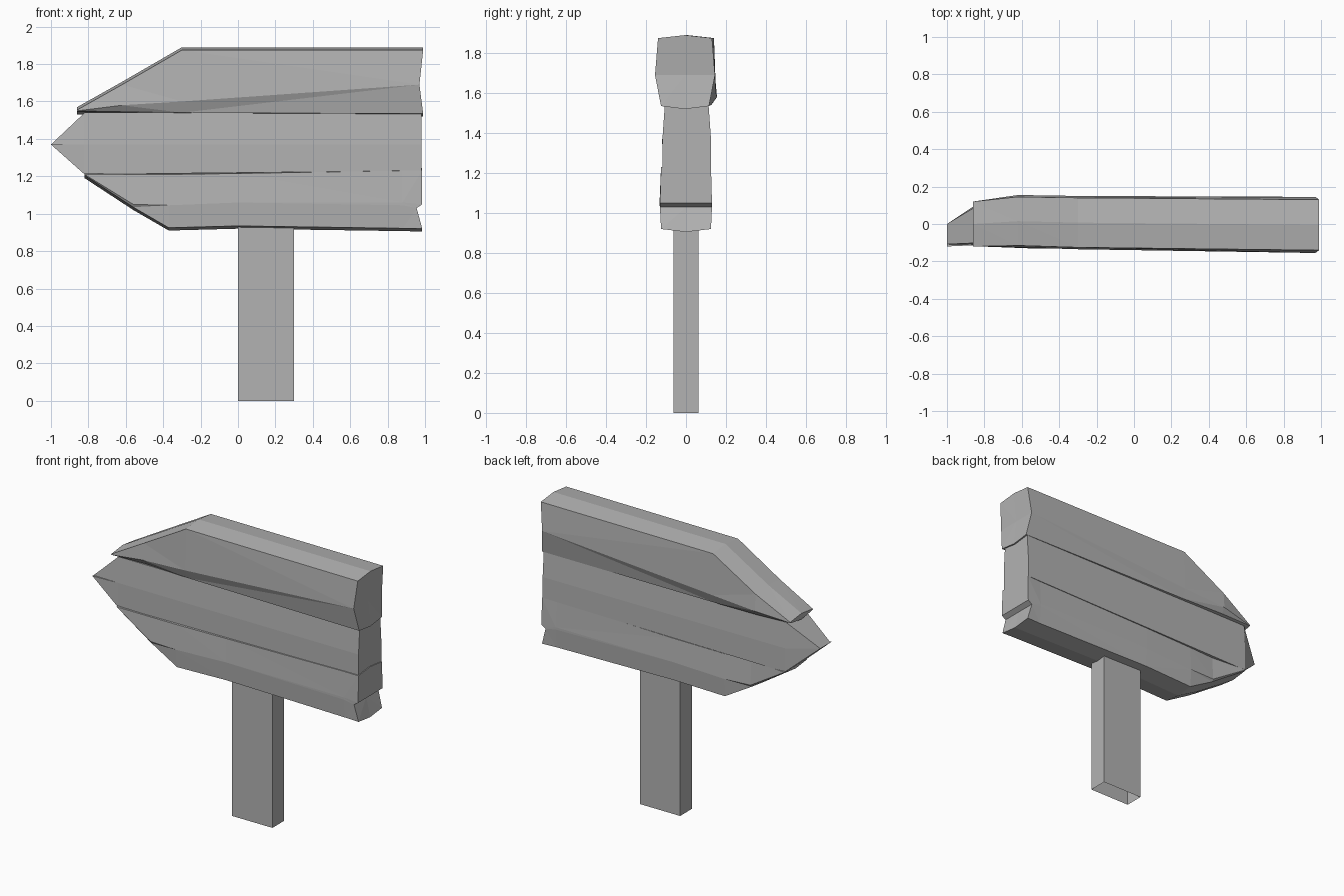
import bpy, bmesh

cube = bpy.data.objects.get("Cube")
if cube:
    bpy.data.objects.remove(cube, do_unlink=True)

grey = bpy.data.materials.new("weathered_grey")
grey.use_nodes = True
grey.diffuse_color = (0.45, 0.45, 0.45, 1)
grey.node_tree.nodes["Principled BSDF"].inputs["Base Color"].default_value = (0.45, 0.45, 0.45, 1)


def finish(name, bm):
    bmesh.ops.remove_doubles(bm, verts=bm.verts, dist=0.0005)
    mesh = bpy.data.meshes.new(name)
    bm.to_mesh(mesh)
    bm.free()
    mesh.materials.append(grey)
    obj = bpy.data.objects.new(name, mesh)
    bpy.context.collection.objects.link(obj)
    return obj


def plank(name, stations, inset_bottom, inset_top, crown=0.015):
    """Loft a rough board along x; each station is a grid of four rows by front, centre, back."""
    bm = bmesh.new()
    grids = []
    for x, zb, zt, yf, yb, zm, bulge, dx, step in stations:
        rows = [(x, zb, -inset_bottom, -crown),
                (x + dx, zm - step, bulge, 0),
                (x if step else x + dx, zm, bulge, 0),
                (x, zt, -inset_top, crown)]
        grid = []
        for rx, rz, grow, lift in rows:
            front, back = yf - grow, yb + grow
            grid.append([bm.verts.new((rx, front, rz)),
                         bm.verts.new((rx, (front + back) / 2, rz + lift)),
                         bm.verts.new((rx, back, rz))])
        grids.append(grid)

    # long sides
    def ring(g):
        return g[0] + [g[1][2], g[2][2]] + g[3][::-1] + [g[2][0], g[1][0]]
    for a, b in zip(grids, grids[1:]):
        ra, rb = ring(a), ring(b)
        for i in range(len(ra)):
            j = (i + 1) % len(ra)
            bm.faces.new((ra[i], ra[j], rb[j], rb[i]))

    # end caps
    for g in (grids[0], grids[-1]):
        for r in range(3):
            for c in range(2):
                bm.faces.new((g[r][c], g[r][c + 1], g[r + 1][c + 1], g[r + 1][c]))
    bmesh.ops.remove_doubles(bm, verts=bm.verts, dist=0.0005)
    bmesh.ops.dissolve_degenerate(bm, edges=bm.edges, dist=0.0005)
    bmesh.ops.triangulate(bm, faces=bm.faces)
    bmesh.ops.recalc_face_normals(bm, faces=bm.faces)
    return finish(name, bm)


# Stations: x, bottom, top, front, back, ridge height, ridge bulge, ridge x shift, chip step
plank("top_board", [
    (-.86, 1.545, 1.555, -.12, .12, 1.55, 0, 0, 0),
    (-.62, 1.545, 1.69, -.115, .145, 1.58, .01, 0, 0),
    (-.30, 1.54, 1.875, -.125, .14, 1.60, .01, 0, 0),
    (.99, 1.535, 1.875, -.14, .13, 1.69, .015, -.02, 0),
], .015, 0)

plank("middle_board", [
    (-1, 1.37, 1.37, -.12, 0, 1.37, 0, 0, 0),
    (-.82, 1.21, 1.54, -.112, .12, 1.37, 0, 0, 0),
    (.98, 1.23, 1.54, -.118, .125, 1.37, 0, 0, 0),
], 0, .012, 0)

plank("bottom_board", [
    (-.82, 1.205, 1.215, -.12, .125, 1.21, 0, 0, 0),
    (-.56, 1.035, 1.21, -.125, .11, 1.05, .005, 0, 0),
    (-.37, .925, 1.21, -.125, .12, 1.045, .005, 0, 0),
    (0, .935, 1.215, -.125, .125, 1.06, .005, 0, 0),
    (.88, .922, 1.23, -.128, .125, 1.06, .004, 0, .015),
    (.985, .92, 1.23, -.13, .13, 1.05, 0, -.03, .02),
], .005, .005)

# Post, open underneath
bm = bmesh.new()
bmesh.ops.create_cube(bm, size=1)
for v in bm.verts:
    v.co = (.15 + v.co.x * .3, v.co.y * .125, (v.co.z + .5) * .97)
floor = [f for f in bm.faces if f.normal.z < -.9 or f.calc_center_median().z < .01]
bmesh.ops.delete(bm, geom=floor, context="FACES_ONLY")
finish("post", bm)
